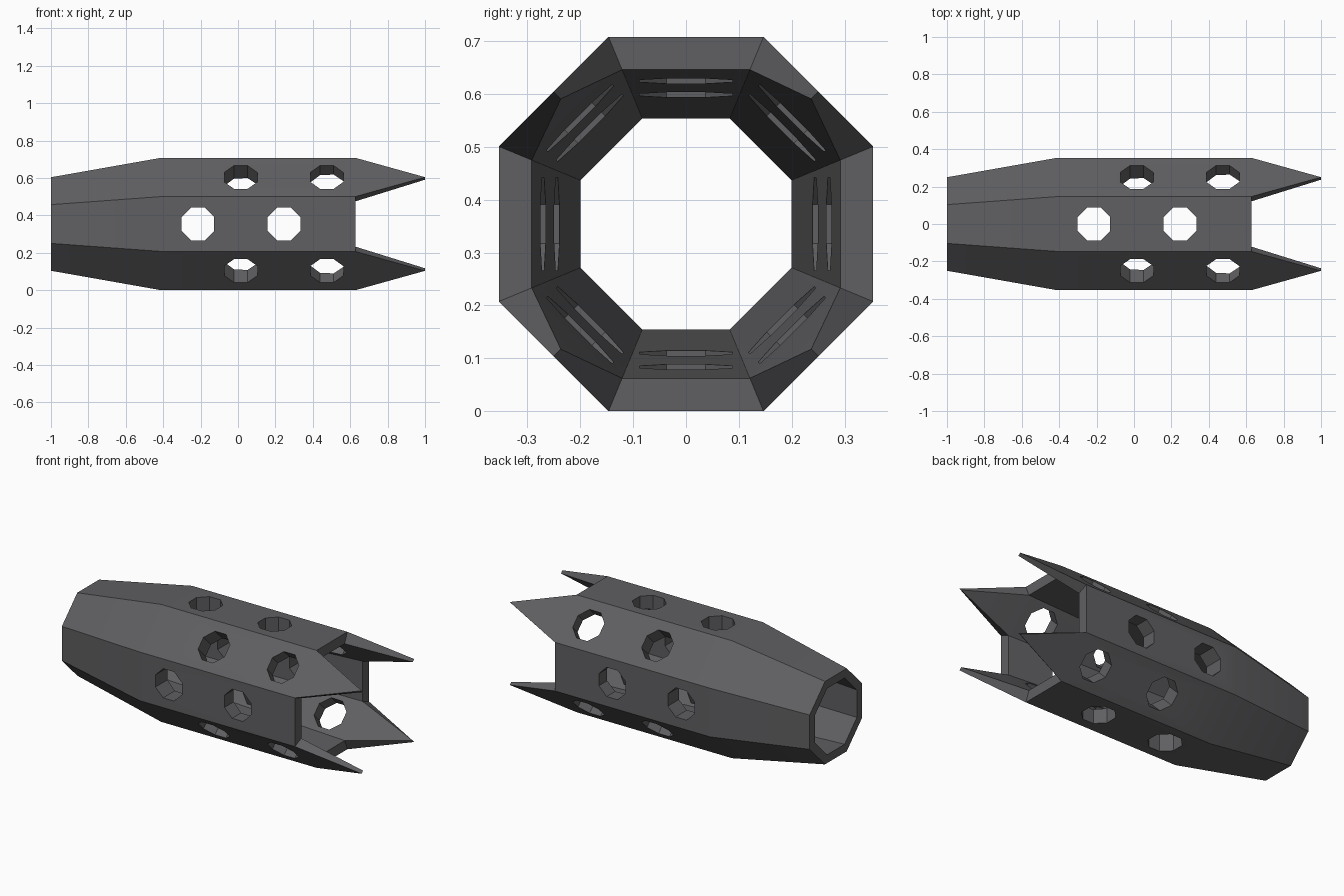
import bpy, bmesh, math
from mathutils import Matrix, Vector

if "Cube" in bpy.data.objects:
    bpy.data.objects.remove(bpy.data.objects["Cube"], do_unlink=True)

CENTRE_Z = 0.354
STEP = math.pi / 4
BACK, SHOULDER, RIM, TIP = -1.0, -0.41, 0.627, 1.0


def radial(x, apothem, turn):
    """Point at a distance from the tube axis, turned about x."""
    return Vector((x, apothem * math.cos(turn), CENTRE_Z + apothem * math.sin(turn)))


def ring(bm, x, apothem):
    """Octagon around the axis with flats facing y and z."""
    radius = apothem / math.cos(STEP / 2)
    return [bm.verts.new(radial(x, radius, (k + 0.5) * STEP)) for k in range(8)]


def make_object(name, bm):
    bmesh.ops.recalc_face_normals(bm, faces=bm.faces)
    mesh = bpy.data.meshes.new(name)
    bm.to_mesh(mesh)
    bm.free()
    obj = bpy.data.objects.new(name, mesh)
    bpy.context.collection.objects.link(obj)
    return obj


metal = bpy.data.materials.new("dark_grey_metal")
metal.use_nodes = True
grey = (0.115, 0.113, 0.12, 1)
metal.diffuse_color = grey
metal.node_tree.nodes["Principled BSDF"].inputs["Base Color"].default_value = grey

# Tube: tapered outside, evenly flared bore, pointed prongs on the diagonal sides
bm = bmesh.new()
out_back = ring(bm, BACK, 0.25)
out_mid = ring(bm, SHOULDER, 0.354)
out_rim = ring(bm, RIM, 0.354)
in_back = ring(bm, BACK, 0.2)
in_rim = ring(bm, RIM, 0.292)
for k in range(8):
    a, b = k - 1, k
    bm.faces.new((out_back[a], out_back[b], out_mid[b], out_mid[a]))
    bm.faces.new((in_back[a], in_back[b], in_rim[b], in_rim[a]))
    bm.faces.new((out_back[a], out_back[b], in_back[b], in_back[a]))
    if k % 2 == 0:
        bm.faces.new((out_mid[a], out_mid[b], out_rim[b], out_rim[a]))
        bm.faces.new((out_rim[a], out_rim[b], in_rim[b], in_rim[a]))
    else:
        tip_out = bm.verts.new(radial(TIP, 0.354, k * STEP))
        tip_in = bm.verts.new(radial(TIP, 0.335, k * STEP))
        bm.faces.new((out_mid[a], out_mid[b], out_rim[b], tip_out, out_rim[a]))
        bm.faces.new((in_rim[a], in_rim[b], tip_in))
        for v in (a, b):
            bm.faces.new((out_rim[v], tip_out, tip_in, in_rim[v]))
tube = make_object("pronged_tube", bm)
tube.data.materials.append(metal)

# Octagonal holes: two per side, staggered on the diagonals
bm = bmesh.new()
hole_radius = 0.088 / math.cos(STEP / 2)
for k in range(8):
    for x in ((0.015, 0.475) if k % 2 else (-0.215, 0.245)):
        place = (Matrix.Translation((x, 0, CENTRE_Z))
                 @ Matrix.Rotation(k * STEP, 4, 'X')
                 @ Matrix.Translation((0, 0.33, 0))
                 @ Matrix.Rotation(math.pi / 2, 4, 'X')
                 @ Matrix.Rotation(STEP / 2, 4, 'Z'))
        # The cone primitive may start on a vertex: the half-step turn puts flats on the axes
        bmesh.ops.create_cone(bm, cap_ends=True, segments=8, radius1=hole_radius,
                              radius2=hole_radius, depth=0.3, matrix=place)
cutter = make_object("hole_cutter", bm)
cutter.data.materials.append(metal)
cutter.hide_render = True

cut = tube.modifiers.new("holes", 'BOOLEAN')
cut.operation = 'DIFFERENCE'
cut.solver = 'EXACT'
cut.object = cutter
bpy.ops.object.select_all(action='DESELECT')
bpy.context.view_layer.objects.active = tube
tube.select_set(True)
bpy.ops.object.modifier_apply(modifier=cut.name)
bpy.data.objects.remove(cutter, do_unlink=True)

# Soft shoulder, crisp edges elsewhere
bpy.ops.object.shade_smooth_by_angle(angle=math.radians(30))
